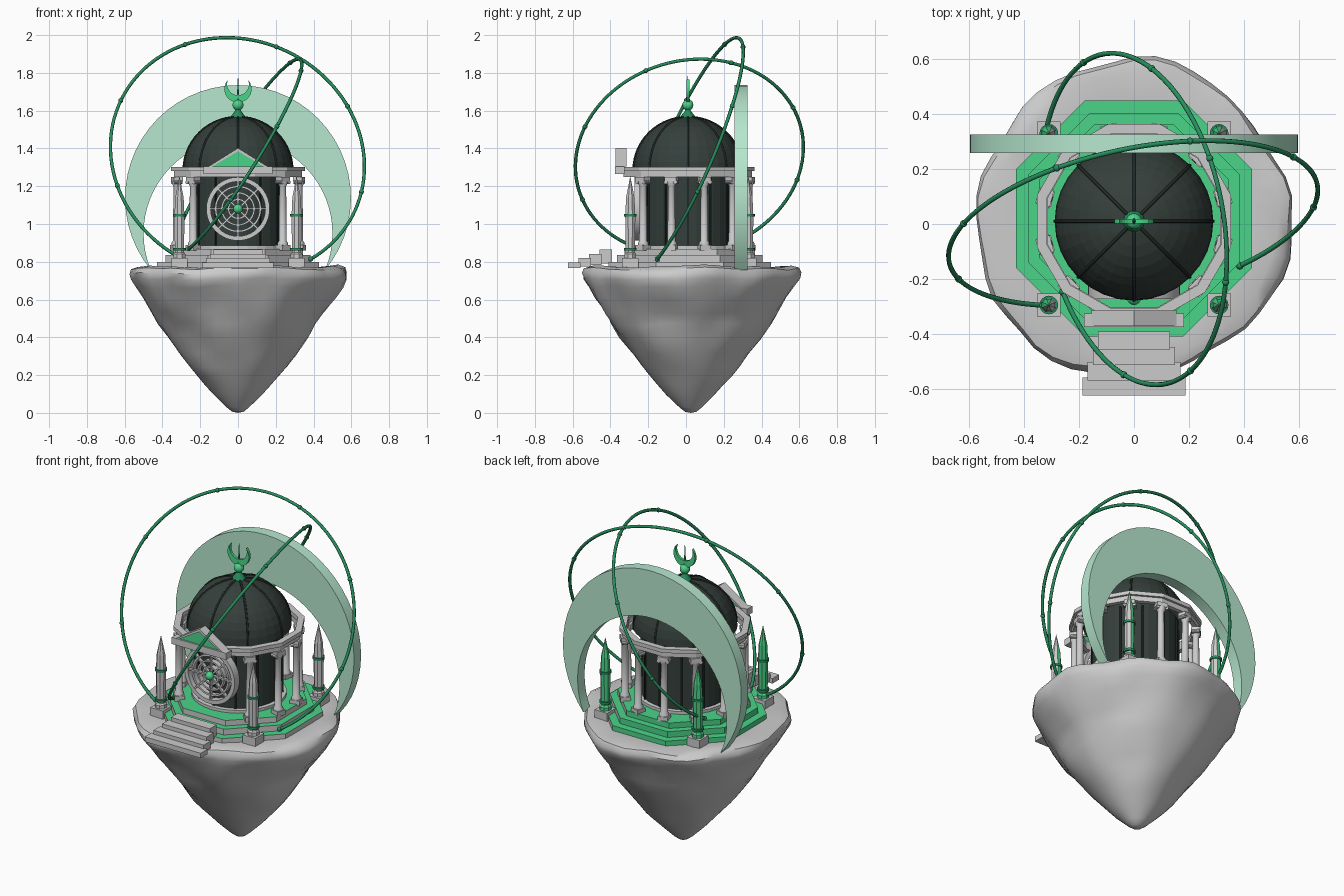
import bpy, bmesh, math
from math import sin, cos, pi, radians, sqrt
from mathutils import Vector, Matrix, noise

if "Cube" in bpy.data.objects:
    bpy.data.objects.remove(bpy.data.objects["Cube"])

CY = 0.01  # temple centre in y


def material(name, rgb):
    m = bpy.data.materials.new(name)
    m.diffuse_color = (*rgb, 1)
    m.use_nodes = True
    m.node_tree.nodes["Principled BSDF"].inputs["Base Color"].default_value = m.diffuse_color
    return m


GREEN = material("jade", (0.07, 0.66, 0.25))
DARK = material("dark_slate", (0.035, 0.05, 0.043))
RIB = material("rib_black", (0.015, 0.022, 0.019))
RING = material("deep_green", (0.02, 0.27, 0.11))
PALE = material("pale_green", (0.47, 0.8, 0.62))
GREY = material("stone", (0.72, 0.75, 0.72))


def finish(name, bm, mat=None, smooth=False, M=None):
    bmesh.ops.remove_doubles(bm, verts=bm.verts, dist=1e-5)
    bmesh.ops.recalc_face_normals(bm, faces=bm.faces)
    me = bpy.data.meshes.new(name)
    bm.to_mesh(me)
    bm.free()
    ob = bpy.data.objects.new(name, me)
    bpy.context.collection.objects.link(ob)
    if M is not None:
        ob.matrix_world = M
    if mat:
        me.materials.append(mat)
    if smooth:
        bpy.context.view_layer.update()
        bpy.ops.object.select_all(action='DESELECT')
        ob.select_set(True)
        bpy.context.view_layer.objects.active = ob
        bpy.ops.object.shade_smooth_by_angle(angle=radians(40))
    return ob


def box(name, c, s, mat=GREY, rot=None):
    bm = bmesh.new()
    bmesh.ops.create_cube(bm, size=1, matrix=Matrix.Diagonal((*s, 1)))
    return finish(name, bm, mat, M=Matrix.Translation(c) @ (rot or Matrix()))


def lathe(name, prof, n, loc=(0, 0, 0), mat=GREY, smooth=False, off=0, closed=False, rot=None, warp=None):
    bm = bmesh.new()
    rows = []
    for r, z in prof:
        row = [Vector((r * cos(off + 2 * pi * i / n), r * sin(off + 2 * pi * i / n), z)) for i in range(n)]
        rows.append([bm.verts.new(warp(p) if warp else p) for p in row])
    if closed:
        rows.append(rows[0])
    for a, b in zip(rows, rows[1:]):
        for i in range(n):
            bm.faces.new((a[i], a[(i + 1) % n], b[(i + 1) % n], b[i]))
    return finish(name, bm, mat, smooth, Matrix.Translation(loc) @ (rot or Matrix()))


def two_tone(ob, top_green):
    # back-left faces are jade, front-right faces are stone
    ob.data.materials.append(GREEN)
    for f in ob.data.polygons:
        n = f.normal
        f.material_index = int((n.y - n.x > 0.1) or (top_green and n.z > 0.7))


def prism(name, pts, y0, y1, mat=GREY, smooth=False):
    # closed outline in x, z extruded along y
    bm = bmesh.new()
    a, b = ([bm.verts.new((x, y, z)) for x, z in pts] for y in (y0, y1))
    bm.faces.new(a)
    bm.faces.new(b)
    for i in range(len(pts)):
        bm.faces.new((a[i - 1], a[i], b[i], b[i - 1]))
    return finish(name, bm, mat, smooth)


def crescent(ro, co, ri, ci, n=40, up=1):
    # outline between two circles centred on z=co, ci; up=1 puts the bulk at the top
    d = abs(co - ci)
    h = (ro * ro - ri * ri + d * d) / (2 * d)
    x = sqrt(ro * ro - h * h)
    a, b = math.atan2(-h, x), math.atan2(d - h, x)
    pts = [(ro * cos(a + (pi - 2 * a) * i / n), co + up * ro * sin(a + (pi - 2 * a) * i / n)) for i in range(n + 1)]
    pts += [(-ri * cos(b + (pi - 2 * b) * i / n), ci + up * ri * sin(b + (pi - 2 * b) * i / n)) for i in range(1, n)]
    return pts


def tube(name, pts, r, mat):
    cu = bpy.data.curves.new(name, 'CURVE')
    cu.dimensions = '3D'
    cu.bevel_depth, cu.bevel_resolution, cu.use_fill_caps = r, 2, True
    sp = cu.splines.new('POLY')
    sp.points.add(len(pts) - 1)
    for p, q in zip(sp.points, pts):
        p.co = (*q, 1)
    cu.materials.append(mat)
    ob = bpy.data.objects.new(name, cu)
    bpy.context.collection.objects.link(ob)


def ball(name, c, r, mat):
    bm = bmesh.new()
    bmesh.ops.create_uvsphere(bm, u_segments=16, v_segments=10, radius=r)
    return finish(name, bm, mat, True, Matrix.Translation(c))


# floating rock
def rough(p):
    if p.z > 0.72 and p.xy.length < 0.45:
        return p
    a = math.atan2(p.y, p.x)
    w = min(1, p.z / 0.25)
    k = 1 + w * (0.06 * noise.noise(p * 5 + Vector((2, 5, 1))) - 0.016 * (sin(a) + sin(3 * a)))
    return Vector((p.x * k, p.y * k, p.z + 0.015 * noise.noise(p * 6) * w))


lathe("floating_rock", [(0, 0), (.03, .006), (.06, .03), (.13, .1), (.175, .15), (.22, .2), (.26, .25), (.305, .31),
      (.375, .4), (.42, .47), (.455, .53), (.51, .61), (.55, .67), (.572, .71), (.575, .74), (.56, .765), (.52, .775),
      (.44, .77), (0, .77)], 48, (0, .025, 0), None, True, warp=rough)

# octagonal stepped platform
for i, (a, z0, z1) in enumerate([(.43, .76, .80), (.385, .80, .835), (.345, .835, .868)]):
    k = cos(pi / 8)
    two_tone(lathe(f"platform_tier_{i}", [(0, z0), (a / k, z0), (a / k, z1), (0, z1)], 8, (0, .02, 0), off=pi / 8), True)

# entrance stairs
for i in range(4):
    top = .796 + .023 * i
    box(f"stair_{i}", (0, -.592 + .056 * i, top - .5 * (.03 + .015 * i)), (.375 - .038 * i, .066, .03 + .015 * i))

# drum with pilaster strips
lathe("drum_base", [(.2, .865), (.262, .865), (.262, .885), (.2, .89)], 32, (0, CY, 0))
lathe("drum", [(0, .87), (.24, .87), (.24, 1.3), (0, 1.3)], 32, (0, CY, 0), DARK)
for i in range(12):
    a = radians(30 * i)
    box(f"drum_strip_{i}", (.24 * cos(a), CY + .24 * sin(a), 1.08), (.012, .012, .4), RIB, Matrix.Rotation(a, 4, 'Z'))

# dome and ribs
lathe("dome", [(.289 * cos(radians(t)), 1.285 + .282 * sin(radians(t))) for t in range(0, 91, 9)], 32, (0, CY, 0), DARK)
for i in range(8):
    a = pi / 4 * i
    tube(f"dome_rib_{i}", [(.288 * cos(t) * cos(a), CY + .288 * cos(t) * sin(a), 1.285 + .282 * sin(t))
                           for t in [pi / 2 * j / 14 for j in range(15)]], .006, RIB)

# colonnade: twelve bays, the two front columns left out
for i in range(12):
    a = radians(15 + 30 * i)
    R = Matrix.Rotation(a, 4, 'Z')
    x, y = .335 * cos(a), CY + .335 * sin(a)
    if i not in (8, 9):
        box(f"column_plinth_{i}", (x, y, .875), (.058, .058, .03), rot=R)
        lathe(f"column_{i}", [(.028, .89), (.028, .9), (.021, .91), (.018, 1.2), (.026, 1.215), (.026, 1.225)],
              12, (x, y, 0), smooth=True)
        box(f"capital_{i}", (x, y, 1.237), (.05, .062, .026), rot=R)
        for s in (-1, 1):
            c = Vector((x, y, 1.222)) + R @ Vector((0, s * .026, 0))
            lathe(f"volute_{i}_{s}", [(0, -.022), (.011, -.022), (.011, .022), (0, .022)], 10, c,
                  rot=R @ Matrix.Rotation(pi / 2, 4, 'Y'))
q = radians(15)
for nm, ri, ro, z0, z1 in [("architrave", .325, .352, 1.25, 1.28), ("cornice", .328, .366, 1.28, 1.303)]:
    lathe(nm, [(ri, z0), (ro, z0), (ro, z1), (ri, z1)], 12, (0, CY, 0), off=q, closed=True)

# front lintel and gable
box("lintel", (0, -.35, 1.285), (.365, .05, .04))
prism("gable", [(-.14, 1.305), (.14, 1.305), (0, 1.39)], -.365, -.325, GREEN)
for s in (-1, 1):
    prism(f"gable_roof_{s}", [(s * .155, 1.305), (s * .135, 1.305), (0, 1.385), (0, 1.402)], -.372, -.315)

# rose window
RX = Matrix.Rotation(pi / 2, 4, 'X')
for i, (r0, r1, d) in enumerate([(.145, .168, .03), (.113, .124, .018), (.08, .09, .018), (.045, .055, .018)]):
    lathe(f"rose_ring_{i}", [(r0, -d), (r1, -d), (r1, d * .6), (r0, d * .6)], 40, (0, -.255, 1.08), smooth=True,
          closed=True, rot=RX)
for i in range(4):
    box(f"rose_spoke_{i}", (0, -.258, 1.08), (.3, .02, .009), rot=Matrix.Rotation(pi / 4 * i, 4, 'Y'))
ball("rose_hub", (0, -.27, 1.08), .025, GREEN)

# finial
lathe("finial_stem", [(.04, 1.56), (.035, 1.575), (.018, 1.595), (.012, 1.61), (.01, 1.66), (.005, 1.69), (0, 1.8)],
      12, (0, CY, 0), RING, True)
ball("finial_orb", (0, CY, 1.63), .029, GREEN)
prism("finial_moon", crescent(.072, 1.715, .058, 1.74, 20, -1), CY - .008, CY + .008, GREEN)

# large crescent arch behind the temple
prism("crescent_arch", crescent(.598, 1.137, .5, .95), .258, .325, PALE, True)

# corner spires
for i, (x, y) in enumerate([(-.31, -.295), (.31, -.295), (-.31, .33), (.31, .33)]):
    box(f"spire_pad_{i}", (x, y, .79), (.085, .085, .06))
    two_tone(lathe(f"spire_{i}", [(0, .82), (.034, .82), (.034, .84), (.026, .85), (.029, 1.04), (.024, 1.14), (0, 1.255)],
             8, (x, y, 0), off=pi / 8), False)
    for z in (.86, 1.04):
        lathe(f"spire_collar_{i}", [(.02, z), (.034, z), (.034, z + .014), (.02, z + .014)], 16, (x, y, 0), RING, True,
              closed=True)

# two open orbit rings with beads
for nm, c, u, v, r, t0, t1 in [
        ("wide_orbit", (-.003, .003, 1.357), (.675, .122, -.05), (-.03, .27, .63), .685, -55, 241),
        ("steep_orbit", (0, .018, 1.355), (-.075, .605, .06), (.33, .005, .52), .611, -64, 243)]:
    c, u = Vector(c), Vector(u).normalized()
    v = Vector(v)
    v = (v - u * v.dot(u)).normalized()
    u, v = u * r, v * r
    at = lambda d: c + u * cos(radians(d)) + v * sin(radians(d))
    tube(nm, [at(t0 + (t1 - t0) * i / 90) for i in range(91)], .009, RING)
    for i in range(8):
        ball(f"{nm}_bead_{i}", at(t0 + (t1 - t0) * i / 7), .013, RING)
